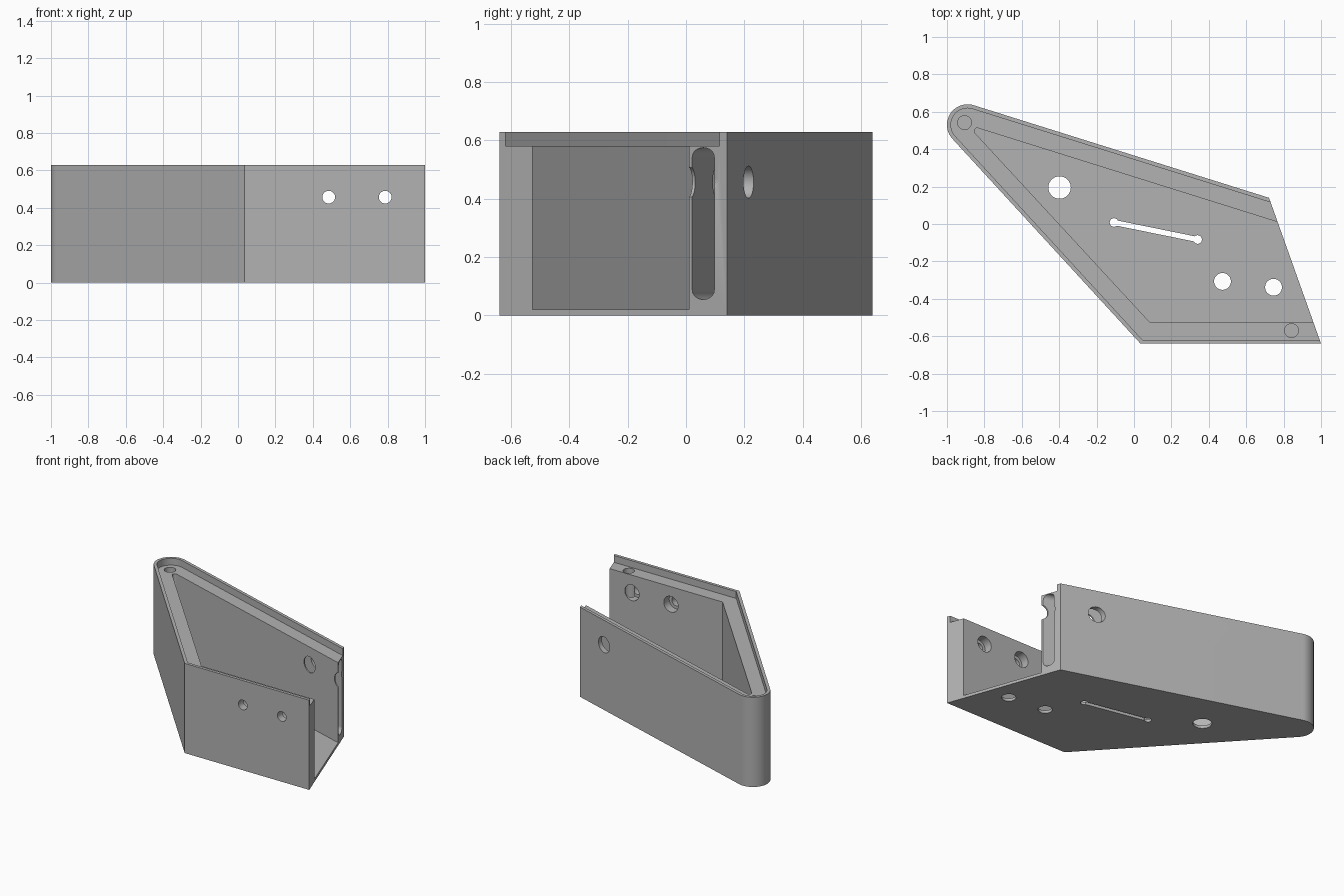
import bpy, bmesh
from math import radians, cos, sin, pi
from mathutils import Matrix, Vector

cube = bpy.data.objects.get("Cube")
if cube:
    bpy.data.objects.remove(cube, do_unlink=True)

HEIGHT, FLOOR, LEDGE, WALL, LIP = 0.628, 0.02, 0.58, 0.11, 0.021
BACK, SIDE = radians(-17.4), radians(-47.45)   # headings of the two long walls
TIP = Vector((-0.89, 0.53))
ALONG = Vector((cos(BACK), sin(BACK), 0))
ACROSS = Vector((-sin(BACK), cos(BACK), 0))

grey = bpy.data.materials.new("plain_grey")
grey.use_nodes = True
grey.diffuse_color = (0.45, 0.45, 0.45, 1)
grey.node_tree.nodes["Principled BSDF"].inputs["Base Color"].default_value = (0.45, 0.45, 0.45, 1)


def prism(name, points, low, high, matrix=Matrix()):
    """Extrude a flat outline along its local z axis."""
    bm = bmesh.new()
    face = bm.faces.new([bm.verts.new((x, y, low)) for x, y in points])
    grown = bmesh.ops.extrude_face_region(bm, geom=[face])["geom"]
    tops = [v for v in grown if isinstance(v, bmesh.types.BMVert)]
    bmesh.ops.translate(bm, verts=tops, vec=(0, 0, high - low))
    bmesh.ops.recalc_face_normals(bm, faces=bm.faces)
    bm.transform(matrix)
    mesh = bpy.data.meshes.new(name)
    bm.to_mesh(mesh)
    bm.free()
    mesh.materials.append(grey)
    obj = bpy.data.objects.new(name, mesh)
    bpy.context.collection.objects.link(obj)
    return obj


def arc(center, radius, start, end, steps):
    return [(center[0] + radius * cos(start + (end - start) * i / steps),
             center[1] + radius * sin(start + (end - start) * i / steps))
            for i in range(steps + 1)]


def outline(inset, center, radius, right_end):
    """Rounded tip, slanted side wall, front corner, then the open right end."""
    corner = (0.035 + 0.44 * inset, -0.64 + inset)
    tip = arc(center, radius, pi / 2 + BACK, 1.5 * pi + SIDE, 28)
    if right_end is None:
        right_end = [(1.4, corner[1]), (tip[0][0] + 2.4 * cos(BACK), tip[0][1] + 2.4 * sin(BACK))]
    return tip + [corner] + right_end


def cut(target, cutter):
    mod = target.modifiers.new("cut", 'BOOLEAN')
    mod.operation, mod.solver, mod.object = 'DIFFERENCE', 'EXACT', cutter
    bpy.context.view_layer.objects.active = target
    bpy.ops.object.modifier_apply(modifier=mod.name)
    bpy.data.objects.remove(cutter, do_unlink=True)


def drill(target, x, other, radius, low, high, along_y=False):
    """Round hole along z at (x, y), or along y at (x, z)."""
    circle = arc((0, 0), radius, 0, 2 * pi, 40)[:-1]
    if along_y:
        place = Matrix.Translation((x, 0, other)) @ Matrix.Rotation(-pi / 2, 4, 'X')
    else:
        place = Matrix.Translation((x, other, 0))
    cut(target, prism("hole_cutter", circle, low, high, place))


# Solid body with one rounded corner
body = prism("enclosure_body", outline(0, TIP, WALL, [(1.0, -0.64), (0.722, 0.14)]), 0, HEIGHT)

# Lid recess and main pocket, both open at the right end
cut(body, prism("lid_recess", outline(LIP, TIP, WALL - LIP, None), LEDGE, 1))
pocket_tip = TIP + Vector((0.052, -0.033))
cut(body, prism("pocket", outline(WALL + 0.004, pocket_tip, 0.016, None), FLOOR, 1))

# Tall rounded slot running inside the back wall
half, reach = 0.032, 0.228
stadium = arc((0, reach), half, 0, pi, 16) + arc((0, -reach), half, pi, 2 * pi, 16)
frame = Matrix((ACROSS, (0, 0, 1), ALONG)).transposed().to_4x4()
cut(body, prism("wall_slot", stadium, -0.45, 0.12,
                Matrix.Translation((0.748, 0.06, 0.315)) @ frame))

# Front holes, counterbored from inside and carried through the back wall
for x in (0.485, 0.787):
    drill(body, x, 0.457, 0.055, -0.585, 0.5, along_y=True)
    drill(body, x, 0.457, 0.034, -0.8, -0.55, along_y=True)

# Lid screw holes in the ledge
for x, y in ((-0.906, 0.542), (0.842, -0.57)):
    drill(body, x, y, 0.037, 0.3, 1)

# Floor holes
for x, y, radius in ((-0.398, 0.195, 0.06), (0.473, -0.307, 0.045), (0.746, -0.338, 0.045)):
    drill(body, x, y, radius, -0.1, 0.1)

# Floor slit with round ends
start, end = Vector((-0.107, 0.008)), Vector((0.34, -0.083))
side = (end - start).orthogonal().normalized() * 0.014
cut(body, prism("slit", [start - side, end - side, end + side, start + side], -0.1, 0.1))
for point in (start, end):
    drill(body, point.x, point.y, 0.023, -0.1, 0.1)

# Smooth the curves, keep the edges crisp
bpy.ops.object.select_all(action='DESELECT')
body.select_set(True)
bpy.context.view_layer.objects.active = body
bpy.ops.object.shade_smooth_by_angle(angle=radians(30))
